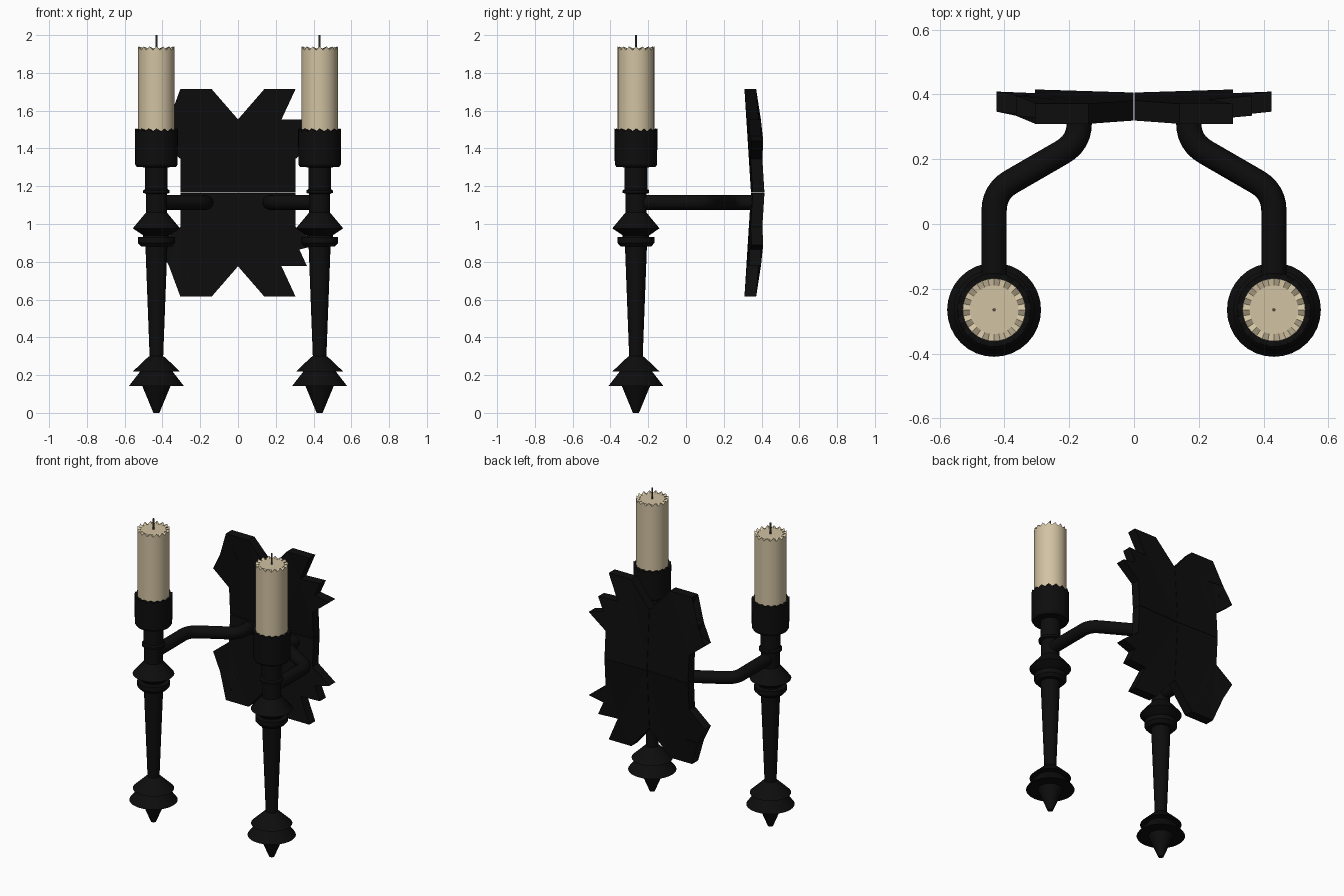
import bpy, bmesh, math
from mathutils import Vector

if "Cube" in bpy.data.objects:
    bpy.data.objects.remove(bpy.data.objects["Cube"])

SEG = 32
CX, CY = 0.432, -0.265      # candle axis
MID = 1.165                 # height of the backplate centre


def material(name, rgb):
    m = bpy.data.materials.new(name)
    m.diffuse_color = (*rgb, 1)
    m.use_nodes = True
    m.node_tree.nodes["Principled BSDF"].inputs["Base Color"].default_value = m.diffuse_color
    return m


BLACK = material("black iron", (0.004, 0.004, 0.004))
WAX = material("cream wax", (0.64, 0.54, 0.36))
WICK = material("dark wick", (0.09, 0.08, 0.06))


def finish(bm, name, mat, smooth=True):
    bmesh.ops.recalc_face_normals(bm, faces=bm.faces)
    me = bpy.data.meshes.new(name)
    bm.to_mesh(me)
    bm.free()
    ob = bpy.data.objects.new(name, me)
    bpy.context.collection.objects.link(ob)
    me.materials.append(mat)
    if smooth:
        bpy.ops.object.select_all(action='DESELECT')
        ob.select_set(True)
        bpy.context.view_layer.objects.active = ob
        bpy.ops.object.shade_smooth_by_angle(angle=math.radians(30))
    return ob


def lathe(name, profile, x, mat, seg=SEG):
    """Spin (radius, height, tooth depth) rows; teeth lower every other vertex."""
    bm = bmesh.new()
    rings = []
    for row in profile:
        r, z = row[:2]
        tooth = row[2] if len(row) > 2 else 0
        rings.append([bm.verts.new((x + r * math.cos(2 * math.pi * i / seg),
                                    CY + r * math.sin(2 * math.pi * i / seg),
                                    z - tooth * (i % 2))) for i in range(seg)])
    for a, b in zip(rings, rings[1:]):
        for i in range(seg):
            j = (i + 1) % seg
            bm.faces.new((a[i], a[j], b[j], b[i]))
    bm.faces.new(rings[0])
    bm.faces.new(rings[-1])
    return finish(bm, name, mat)


def rounded_path(points, radius, steps=6):
    """Round the inner corners of a polyline."""
    pts = [Vector(p) for p in points]
    out = [pts[0]]
    for a, b, c in zip(pts, pts[1:], pts[2:]):
        s, e = b + (a - b).normalized() * radius, b + (c - b).normalized() * radius
        for k in range(steps + 1):
            t = k / steps
            out.append(s * (1 - t) ** 2 + b * 2 * t * (1 - t) + e * t * t)
    return out + [pts[-1]]


def tube(name, path, radius, mat, seg=20):
    """Sweep a circle along a horizontal path."""
    bm = bmesh.new()
    rings = []
    for i, p in enumerate(path):
        d = (path[min(i + 1, len(path) - 1)] - path[max(i - 1, 0)]).normalized()
        side, up = d.cross(Vector((0, 0, 1))), Vector((0, 0, 1))
        rings.append([bm.verts.new(p + radius * (side * math.cos(2 * math.pi * k / seg)
                                                 + up * math.sin(2 * math.pi * k / seg)))
                      for k in range(seg)])
    for a, b in zip(rings, rings[1:]):
        for k in range(seg):
            j = (k + 1) % seg
            bm.faces.new((a[k], a[j], b[j], b[k]))
    bm.faces.new(rings[0])
    bm.faces.new(rings[-1])
    return finish(bm, name, mat)


# turned stem: finial, tapered shaft, collars and toothed cup
STEM = [(0.016, 0), (0.075, 0.143), (0.145, 0.143), (0.085, 0.22), (0.124, 0.22),
        (0.045, 0.295), (0.036, 0.30), (0.058, 0.88), (0.08, 0.88), (0.098, 0.90),
        (0.098, 0.93), (0.07, 0.932), (0.07, 0.94), (0.125, 0.977), (0.056, 1.06),
        (0.056, 1.16), (0.07, 1.165), (0.07, 1.178), (0.06, 1.185), (0.06, 1.30),
        (0.104, 1.302), (0.112, 1.315), (0.114, 1.506, 0.018), (0.09, 1.495)]
CANDLE = [(0.097, 1.45), (0.097, 1.94, 0.02), (0.075, 1.928)]

# quarter outline of the spiky backplate (x, height above centre)
G = 0.001
QUARTER = [(G, G), (0.305, G), (0.305, 0.18), (0.425, 0.275), (0.325, 0.30),
           (0.365, 0.388), (0.23, 0.388), (0.305, 0.55), (0.14, 0.55), (G, 0.39)]


def plate_quarter(name, sx, sz):
    """Each quarter leans forward away from the centre."""
    bm = bmesh.new()
    rows = []
    for thick in (0, 0.062):
        rows.append([bm.verts.new((sx * x, 0.344 - 0.063 * h + 0.045 * max(0, x - 0.2)
                                   * 2 * (h < 0.5) + thick, MID + sz * h))
                     for x, h in QUARTER])
    n = len(QUARTER)
    for i in range(n):
        j = (i + 1) % n
        bm.faces.new((rows[0][i], rows[0][j], rows[1][j], rows[1][i]))
    caps = [bm.faces.new(rows[0]), bm.faces.new(rows[1])]
    bmesh.ops.triangulate(bm, faces=caps)
    return finish(bm, name, BLACK, smooth=False)


for side, sx in (("left", -1), ("right", 1)):
    lathe(side + "_candle_stem", STEM, sx * CX, BLACK)
    lathe(side + "_candle", CANDLE, sx * CX, WAX)
    lathe(side + "_wick", [(0.005, 1.92), (0.005, 2.0)], sx * CX, WICK, 8)
    # bent arm from stem to backplate
    path = rounded_path([(sx * CX, CY, 1.114), (sx * CX, 0.10, 1.114),
                         (sx * 0.169, 0.252, 1.114), (sx * 0.169, 0.36, 1.114)], 0.06)
    tube(side + "_arm", path, 0.039, BLACK)
    for level, sz in (("lower", -1), ("upper", 1)):
        plate_quarter(f"{level}_{side}_backplate", sx, sz)
